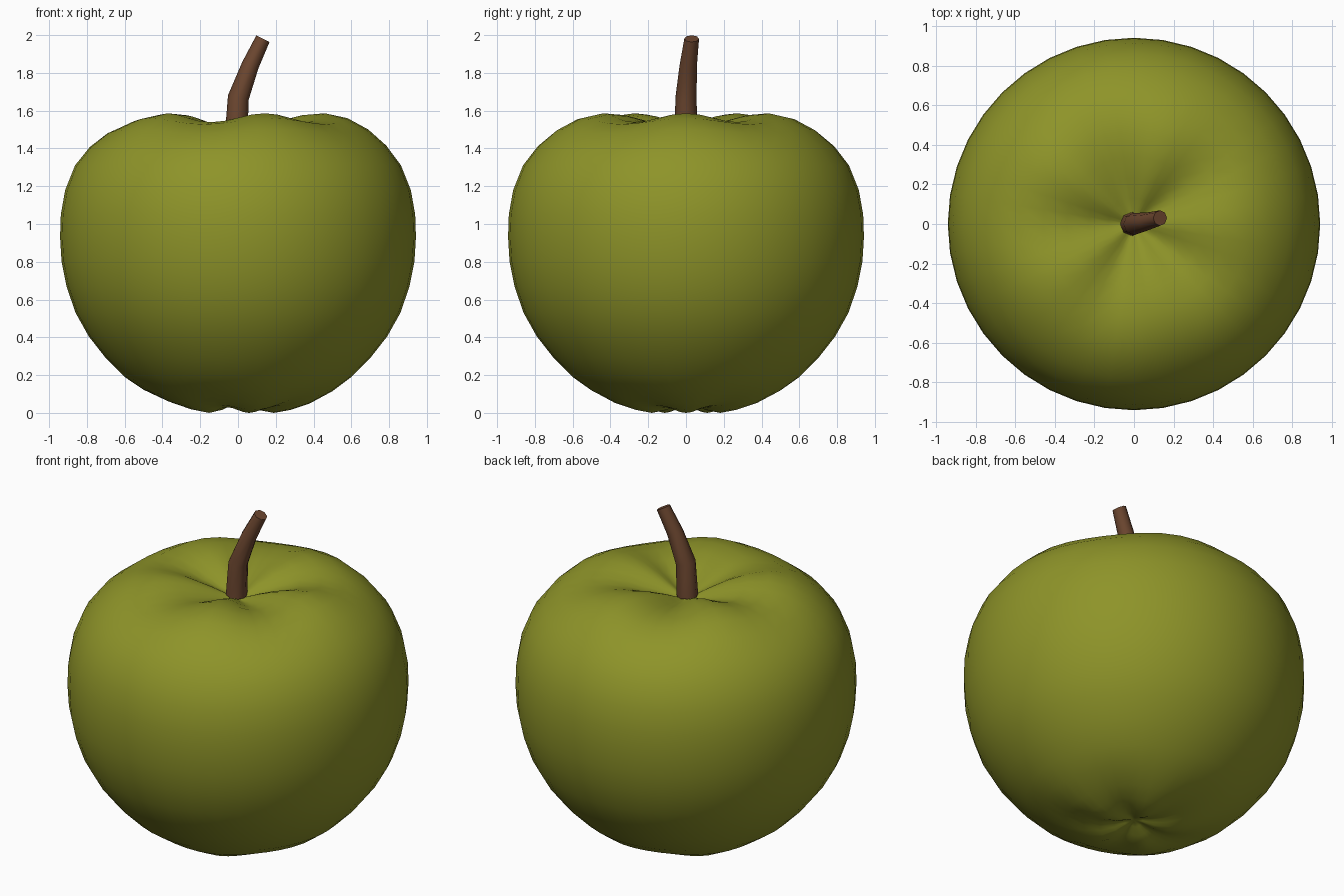
import bpy, bmesh, math
from mathutils import Vector, Matrix

old = bpy.data.objects.get("Cube")
if old:
    bpy.data.objects.remove(old, do_unlink=True)


def material(name, rgb):
    mat = bpy.data.materials.new(name)
    mat.use_nodes = True
    mat.diffuse_color = (*rgb, 1)
    bsdf = mat.node_tree.nodes["Principled BSDF"]
    bsdf.inputs["Base Color"].default_value = (*rgb, 1)
    bsdf.inputs["Roughness"].default_value = 0.6
    return mat


def skin_rings(bm, rings):
    """Bridge successive closed rings of vertices with quads."""
    for low, high in zip(rings, rings[1:]):
        n = len(low)
        for i in range(n):
            j = (i + 1) % n
            bm.faces.new((low[i], low[j], high[j], high[i]))


def finish(bm, name, mat):
    bmesh.ops.recalc_face_normals(bm, faces=bm.faces)
    mesh = bpy.data.meshes.new(name)
    bm.to_mesh(mesh)
    bm.free()
    mesh.materials.append(mat)
    obj = bpy.data.objects.new(name, mesh)
    bpy.context.collection.objects.link(obj)
    bpy.ops.object.select_all(action="DESELECT")
    obj.select_set(True)
    bpy.context.view_layer.objects.active = obj
    bpy.ops.object.shade_smooth_by_angle(angle=math.radians(50))
    return obj


green = material("apple_green", (0.27, 0.295, 0.022))
brown = material("stem_brown", (0.15, 0.062, 0.029))

# Fruit: lathe profile (radius, height) along the lobes, bottom to top
SEGMENTS, LOBES = 40, 5
BOTTOM, TOP = 0.055, 1.455
profile = [
    (0.05, 0.04), (0.11, 0.015), (0.19, 0.0), (0.28, 0.016), (0.38, 0.05),
    (0.50, 0.115), (0.60, 0.19), (0.70, 0.29), (0.79, 0.405), (0.86, 0.53),
    (0.908, 0.67), (0.934, 0.80), (0.942, 0.93), (0.938, 1.05),
    (0.915, 1.18), (0.863, 1.31), (0.785, 1.415), (0.69, 1.50),
    (0.58, 1.56), (0.46, 1.586), (0.34, 1.576), (0.23, 1.548),
    (0.13, 1.508), (0.05, 1.47),
]


def crease_depth(r, z):
    """Depth of the valley between lobes, fading at the axis and the sides."""
    if z > 1:
        return 0.048 * min(1, r / 0.2) * max(0, min(1, (0.85 - r) / 0.4))
    return -0.03 * min(1, r / 0.15) * max(0, min(1, (0.6 - r) / 0.4))


bm = bmesh.new()
rings = []
for r, z in profile:
    ring = []
    for i in range(SEGMENTS):
        a = math.tau * i / SEGMENTS
        valley = (1 - math.cos(LOBES * a)) / 2
        ring.append(bm.verts.new((r * math.cos(a), r * math.sin(a),
                                  z - crease_depth(r, z) * valley)))
    rings.append(ring)
skin_rings(bm, rings)
for ring, height in ((rings[0], BOTTOM), (rings[-1], TOP)):
    pole = bm.verts.new((0, 0, height))
    for i in range(SEGMENTS):
        bm.faces.new((ring[i], ring[(i + 1) % SEGMENTS], pole))
finish(bm, "fruit", green)

# Stem: tapered rings swept along a bent path (centre, radius, tilt)
path = [
    ((-0.01, 0.0, 1.47), 0.06, 4),
    ((0.002, 0.0, 1.67), 0.056, 12),
    ((0.065, 0.012, 1.84), 0.046, 23),
    ((0.132, 0.03, 1.981), 0.039, 27),
]
bm = bmesh.new()
rings = []
for centre, radius, tilt in path:
    turn = Matrix.Rotation(math.radians(tilt), 3, "Y")
    rings.append([
        bm.verts.new(Vector(centre) + turn @ Vector(
            (radius * math.cos(a), radius * math.sin(a), 0)))
        for a in (math.tau * i / 8 for i in range(8))])
skin_rings(bm, rings)
bm.faces.new(rings[0])
bm.faces.new(rings[-1])
finish(bm, "stem", brown)
